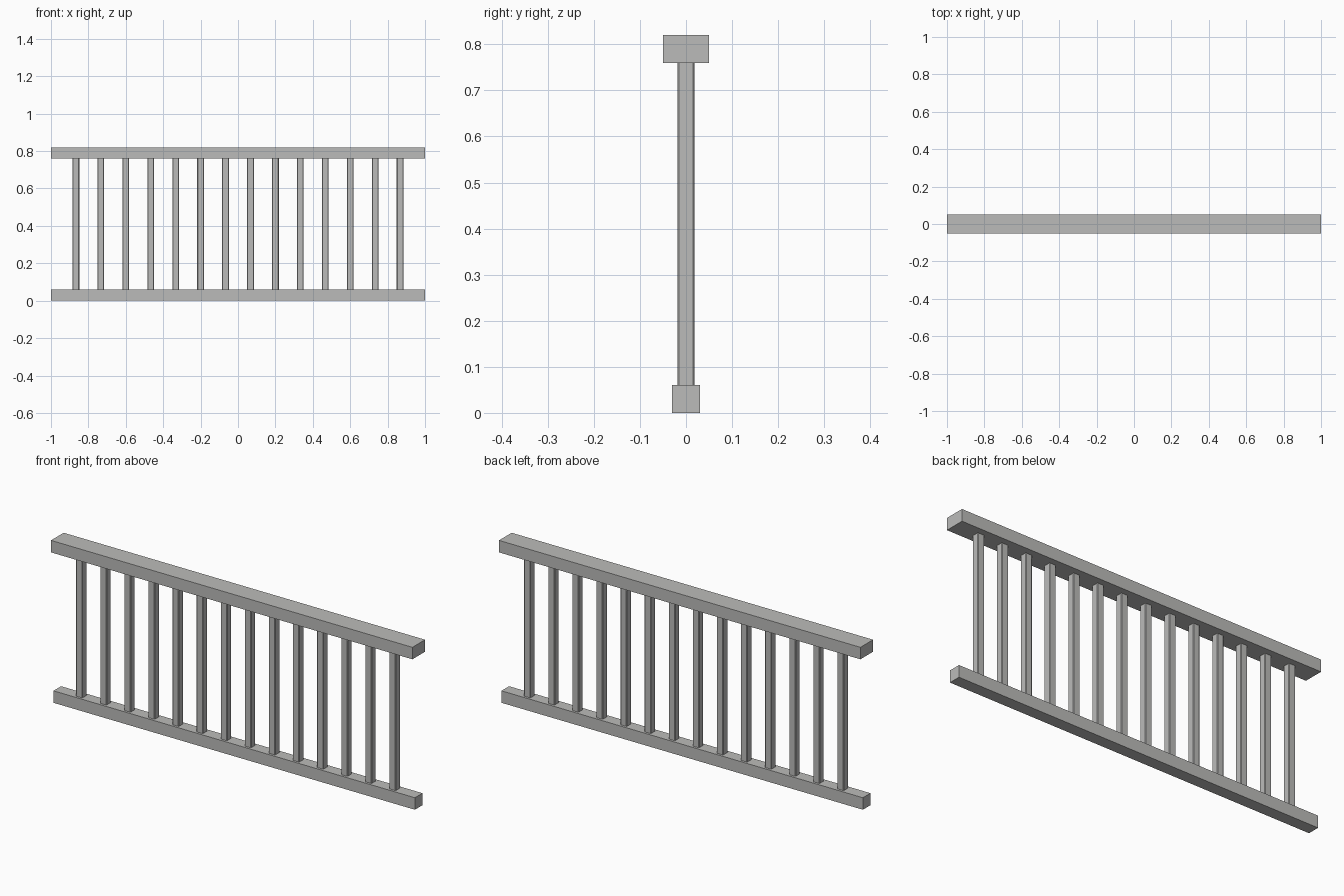
import bpy

cube = bpy.data.objects.get("Cube")
if cube:
    bpy.data.objects.remove(cube, do_unlink=True)

# Single painted finish
grey = bpy.data.materials.new("light_grey")
grey.use_nodes = True
colour = (0.5, 0.5, 0.49, 1)
grey.diffuse_color = colour
grey.node_tree.nodes["Principled BSDF"].inputs["Base Color"].default_value = colour


def box(name, centre, size, chamfer=0):
    bpy.ops.mesh.primitive_cube_add(size=1, location=centre)
    ob = bpy.context.object
    ob.name = name
    ob.scale = size
    bpy.ops.object.transform_apply(location=False, rotation=False, scale=True)
    ob.data.materials.append(grey)
    if chamfer:
        # Chamfer only the upright edges
        weights = ob.data.attributes.new("bevel_weight_edge", "FLOAT", "EDGE")
        for e in ob.data.edges:
            a, b = (ob.data.vertices[i].co for i in e.vertices)
            weights.data[e.index].value = float(abs(a.z - b.z) > 0.1)
        mod = ob.modifiers.new("chamfer", "BEVEL")
        mod.limit_method = "WEIGHT"
        mod.width = chamfer
        mod.segments = 1
    return ob


LENGTH, RAIL, HEIGHT, COUNT = 2.0, 0.06, 0.82, 14

# Rails
box("bottom_rail", (0, 0, RAIL / 2), (LENGTH, RAIL, RAIL))
box("top_rail", (0, 0, HEIGHT - RAIL / 2), (LENGTH, 0.1, RAIL))

# Evenly spaced balusters between the rails
step = LENGTH / (COUNT + 1)
for i in range(COUNT):
    x = -LENGTH / 2 + step * (i + 1)
    box(f"baluster_{i + 1}", (x, 0, HEIGHT / 2),
        (0.036, 0.036, HEIGHT - 2 * RAIL), 0.003)
